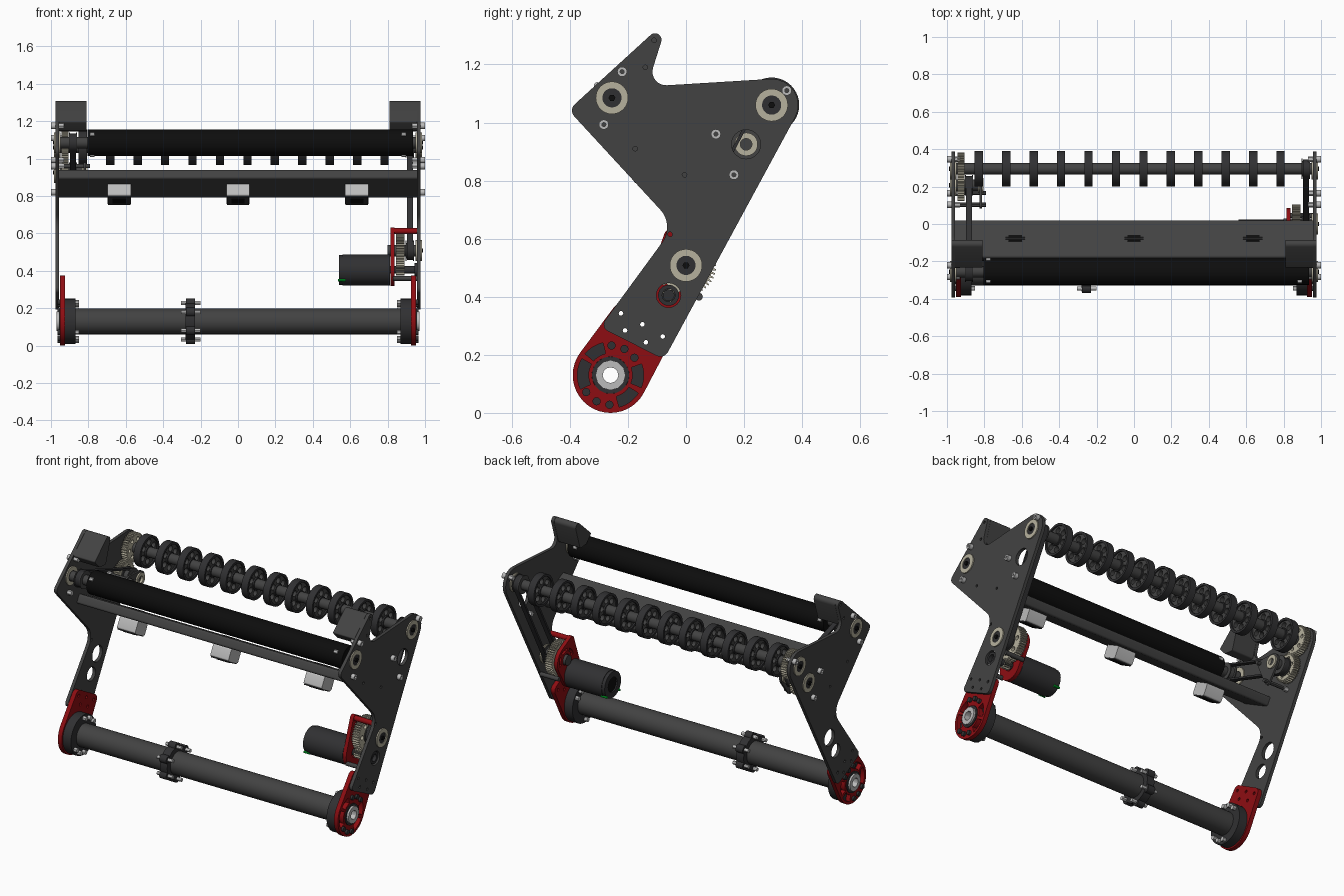
import bpy, bmesh
from math import cos, sin, pi, radians, tan, atan2
from mathutils import Matrix, Vector
from mathutils.geometry import convex_hull_2d

if "Cube" in bpy.data.objects:
    bpy.data.objects.remove(bpy.data.objects["Cube"])

def mat(name, *c):
    m = bpy.data.materials.new(name)
    m.diffuse_color = (*c, 1)
    m.use_nodes = True
    m.node_tree.nodes["Principled BSDF"].inputs["Base Color"].default_value = m.diffuse_color
    return m

DARK = mat("dark_grey", .055, .055, .055)
COAL = mat("charcoal", .03, .03, .032)
BLACK = mat("black", .004, .004, .004)
RED = mat("red", .27, .004, .006)
BEIGE = mat("beige", .47, .44, .34)
SILVER = mat("silver", .5, .5, .5)
GREEN = mat("green", 0, .6, .03)
AXES = Matrix(((0, 0, 1, 0), (1, 0, 0, 0), (0, 1, 0, 0), (0, 0, 0, 1)))

def prism(name, x0, x1, loops, m):
    """Extrude (y, z) loops along x; inner loops become holes."""
    cu = bpy.data.curves.new(name, 'CURVE')
    cu.dimensions, cu.fill_mode, cu.extrude = '2D', 'BOTH', abs(x1 - x0) / 2
    for loop in loops:
        sp = cu.splines.new('POLY')
        sp.points.add(len(loop) - 1)
        for p, (y, z) in zip(sp.points, loop):
            p.co = (y, z, 0, 1)
        sp.use_cyclic_u = True
    tmp = bpy.data.objects.new(name, cu)
    me = bpy.data.meshes.new_from_object(tmp)
    bpy.data.objects.remove(tmp)
    me.transform(Matrix.Translation(((x0 + x1) / 2, 0, 0)) @ AXES)
    bm = bmesh.new()
    bm.from_mesh(me)
    bmesh.ops.remove_doubles(bm, verts=bm.verts, dist=1e-5)
    bmesh.ops.recalc_face_normals(bm, faces=bm.faces)
    for f in bm.faces:
        f.smooth = True
    bm.to_mesh(me)
    bm.free()
    me.set_sharp_from_angle(angle=radians(30))
    me.materials.clear()
    me.materials.append(m)
    ob = bpy.data.objects.new(name, me)
    bpy.context.collection.objects.link(ob)
    return ob

def circle(c, r, n=32):
    return [(c[0] + r * cos(2 * pi * i / n), c[1] + r * sin(2 * pi * i / n)) for i in range(n)]

def ring_of(c, r, n, a0=0):
    return circle(c, r, n) if not a0 else [(c[0] + r * cos(a0 + 2 * pi * i / n), c[1] + r * sin(a0 + 2 * pi * i / n)) for i in range(n)]

def disc(name, x0, x1, c, r, m, hole=0, n=32):
    return prism(name, x0, x1, [circle(c, r, n)] + ([circle(c, hole, n)] if hole else []), m)

def hull(*circles):
    pts = [Vector(p) for c, r in circles for p in circle(c, r, 40)]
    return [tuple(pts[i]) for i in convex_hull_2d(pts)]

def sector(c, r0, r1, a0, a1, n=8):
    ang = [radians(a0 + (a1 - a0) * i / n) for i in range(n + 1)]
    return [(c[0] + r * cos(a), c[1] + r * sin(a)) for r, s in ((r1, ang), (r0, ang[::-1])) for a in s]

def rounded(corners, n=8):
    out = []
    for i, (y, z, r) in enumerate(corners):
        p = Vector((y, z))
        u = (Vector(corners[i - 1][:2]) - p).normalized()
        v = (Vector(corners[(i + 1) % len(corners)][:2]) - p).normalized()
        h = u.angle(v) / 2
        c = p + (u + v).normalized() * r / sin(h)
        a, b = [p + d * r / tan(h) - c for d in (u, v)]
        a0, da = atan2(a.y, a.x), atan2(b.y, b.x) - atan2(a.y, a.x)
        da = (da + pi) % (2 * pi) - pi
        out += [(c.x + r * cos(a0 + da * k / n), c.y + r * sin(a0 + da * k / n)) for k in range(n + 1)]
    return out

def gear(name, x0, x1, c, r, teeth, hole):
    out = []
    for i in range(teeth):
        for f, rr in ((-.3, r - .012), (-.14, r), (.14, r), (.3, r - .012)):
            a = 2 * pi * (i + f) / teeth
            out.append((c[0] + rr * cos(a), c[1] + rr * sin(a)))
    holes = [circle(p, r * .13, 16) for p in ring_of(c, r * .62, 6)]
    prism(name, x0, x1, [out, circle(c, hole)] + holes, BEIGE)

def belt(name, x0, x1, a, b, r):
    prism(name, x0, x1, [hull((a, r), (b, r)), hull((a, r - .011), (b, r - .011))], COAL)
    for i, c in enumerate((a, b)):
        disc(name + f"_pulley_{i}", x0 - .003, x1 + .003, c, r - .009, DARK)
        for k, x in enumerate((x0 - .007, x1 + .001)):
            disc(name + f"_pulley_flange_{i}{k}", x, x + .006, c, r + .004, DARK)

# Key axes in (y, z)
ROLL, WHEEL, IDLE = (-.255, 1.085), (.295, 1.06), (.207, .925)
DRIVE, MOTOR, PIVOT = (0, .508), (-.06, .405), (-.26, .13)

# Side plates
outline = rounded([(-.06, 1.358, .0225), (-.405, 1.043, .03), (-.039, .646, .088), (-.296, .295, .025),
                   (-.076, .184, .03), (.453, 1.16, .09), (-.134, 1.124, .047)])
low = [(-.224, .343), (-.21, .284), (-.15, .305), (-.138, .243), (-.08, .263)]
small = [(-.11, 1.283), (-.14, 1.19), (-.175, .91), (-.005, .82), (-.055, .615)] + low
bolts = [(-.22, 1.175), (-.283, .993), (.347, 1.11), (.103, .96), (.165, .82)]
big = [circle(c, .05) for c in (ROLL, WHEEL, IDLE, DRIVE)] + [circle(MOTOR, .042)]
guard = rounded([(-.06, 1.358, .0225), (-.235, 1.198, .008), (-.19, 1.15, .01), (-.128, 1.145, .01)])
for s, side in ((-1, "left"), (1, "right")):
    prism(side + "_side_plate", s * .957, s * .977, [outline] + big + [circle(c, .008, 12) for c in small], DARK)
    prism(side + "_top_guard", s * .81, s * .956, [guard], DARK)
    # Bearings and screw heads
    for i, c in enumerate((ROLL, WHEEL, IDLE if s < 0 else DRIVE)):
        disc(f"{side}_bearing_{i}", s * .95, s * .984, c, .056, BEIGE, .033)
        disc(f"{side}_bearing_inner_{i}", s * .95, s * .98, c, .033, COAL)
        disc(f"{side}_axle_tip_{i}", s * .85, s * .99, c, .012, BLACK, n=6)
    for i, c in enumerate(bolts):
        disc(f"{side}_screw_{i}", s * .975, s * 1.0, c, .017, SILVER, .007, 16)
        disc(f"{side}_screw_nut_{i}", s * .93, s * .958, c, .015, SILVER, n=6)
    # Red pivot clamp plate
    red = [hull((PIVOT, .13), ((-.224, .343), .032), ((-.08, .263), .032)), circle(PIVOT, .064)]
    red += [sector(PIVOT, .076, .114, a, b) for a, b in ((150, 205), (103, 140), (-22, 20), (-75, -33))]
    prism(side + "_pivot_plate", s * .926, s * .953, red + [circle(c, .009, 12) for c in low], RED)
    for i, a in enumerate((88, 62, 36, 215, 242, 268)):
        c = (PIVOT[0] + .102 * cos(radians(a)), PIVOT[1] + .102 * sin(radians(a)))
        disc(f"{side}_pivot_screw_{i}", s * .92, s * .966, c, .014, COAL, n=16)
        disc(f"{side}_pivot_screw_end_{i}", s * .85, s * .88, c, .013, SILVER, n=12)
    disc(side + "_pivot_flange", s * .87, s * .925, PIVOT, .122, COAL, .06)
    disc(side + "_pivot_collar", s * .9, s * .958, PIVOT, .064, COAL, .05, 20)
    disc(side + "_pivot_bushing", s * .93, s * .97, PIVOT, .052, SILVER, .027, 12)

# Pivot tube with its clamp collar
disc("pivot_tube", -.92, .92, PIVOT, .069, DARK, .058, 48)
disc("tube_collar", -.28, -.23, PIVOT, .1, COAL, .066)
for i, c in enumerate(ring_of(PIVOT, .098, 6, pi / 6)):
    disc(f"collar_lobe_{i}", -.279, -.231, c, .024, COAL, n=20)
    disc(f"collar_screw_{i}", -.305, -.2, c, .011, SILVER, n=12)

# Front roller
disc("front_roller", -.805, .935, ROLL, .07, BLACK, n=48)
disc("front_roller_shaft", -.965, .965, ROLL, .03, DARK)
for i, x in enumerate((-.78, .885)):
    for j, c in enumerate(ring_of(ROLL, .066, 3, radians(140))):
        disc(f"roller_screw_{i}{j}", x - .012, x + .012, c, .012, SILVER, n=12)

# Intake wheels on the rear shaft
disc("wheel_shaft", -.965, .965, WHEEL, .03, DARK)
for i in range(12):
    x = -.83 + i * .1467
    holes = [circle(c, .018, 16) for c in ring_of(WHEEL, .056, 6, .4)]
    prism(f"intake_wheel_{i}", x - .013, x + .013, [circle(WHEEL, .084)] + holes, DARK)
    disc(f"intake_tyre_{i}", x - .022, x + .022, WHEEL, .095, COAL, .081, 40)
    disc(f"intake_hub_{i}", x - .022, x + .022, WHEEL, .037, COAL, n=24)

# Tilted cross beam (u runs rearward and down, v runs up)
def tilted(u0, u1, v0, v1, r):
    a = radians(-28)
    f = lambda u, v: (-.09 + u * cos(a) - v * sin(a), .867 + u * sin(a) + v * cos(a), r)
    return rounded([f(u0, v0), f(u1, v0), f(u1, v1), f(u0, v1)], 4)

prism("cross_beam", -.956, .956, [tilted(-.113, .113, -.028, .028, .012)], DARK)

# Distance sensors below the beam
for i, x in enumerate((-.635, 0, .635)):
    prism(f"sensor_body_{i}", x - .062, x + .062, [tilted(-.053, .053, -.1, -.027, .01)], SILVER)
    prism(f"sensor_face_{i}", x - .06, x + .06, [tilted(-.045, .045, -.106, -.098, .003)], COAL)
    prism(f"sensor_window_{i}", x - .035, x + .035, [tilted(-.022, .022, -.109, -.1, .002)], BLACK)
    prism(f"sensor_plug_{i}", x - .035, x + .035, [tilted(-.02, .02, .02, .032, .004)], BLACK)
    prism(f"sensor_clip_{i}", x - .052, x + .052, [tilted(-.006, .006, .02, .032, .003)], COAL)

# Left transmission: meshing gears and roller belt
gear("wheel_gear", -.945, -.907, WHEEL, .087, 36, .03)
gear("idler_gear", -.945, -.907, IDLE, .085, 36, .03)
disc("idler_shaft", -.965, -.82, IDLE, .03, DARK)
belt("roller_belt", -.897, -.867, IDLE, ROLL, .05)
brace = hull((IDLE, .05), (bolts[3], .02), (bolts[4], .02))
prism("idler_brace", -.826, -.814, [brace, circle(IDLE, .028)], DARK)
disc("idler_bearing", -.835, -.805, IDLE, .04, BEIGE, .02)
for i, c in enumerate(bolts[3:]):
    disc(f"brace_standoff_{i}", -.957, -.79, c, .011, DARK, n=12)

# Right transmission: motor, reduction gear and long belt
disc("motor", .56, .812, MOTOR, .083, COAL, n=40)
disc("motor_cap", .54, .56, MOTOR, .08, COAL, .045, 24)
disc("motor_cap_core", .548, .562, MOTOR, .046, BLACK)
prism("motor_light", .535, .575, [circle((MOTOR[0] - .062, .35), .007, 8)], GREEN)
prism("motor_light_rear", .535, .575, [circle((MOTOR[0] + .062, .35), .007, 8)], GREEN)
cuts = [circle(DRIVE, .034), circle(MOTOR, .03)]
cuts += [sector(DRIVE, .05, .068, a, a + 50, 5) for a in (-20, 50, 120)]
feet = [(-.055, .612), (.045, .4), (-.13, .36)]
prism("motor_plate", .815, .838, [hull((DRIVE, .085), (MOTOR, .085), (feet[0], .02))] + cuts, RED)
prism("motor_plate_top", .815, .957, [circle(feet[0], .016, 16)], RED)
for i, c in enumerate(feet[1:]):
    disc(f"motor_standoff_{i}", .83, .957, c, .013, DARK, n=16)
gear("drive_gear", .845, .89, DRIVE, .104, 44, .03)
disc("drive_shaft", .8, .965, DRIVE, .03, DARK)
gear("motor_pinion", .845, .89, MOTOR, .03, 12, .01)
disc("pinion_shaft", .81, .95, MOTOR, .02, COAL)
disc("pinion_bearing", .945, .97, MOTOR, .036, COAL, .022)
belt("drive_belt", .903, .935, DRIVE, WHEEL, .05)
